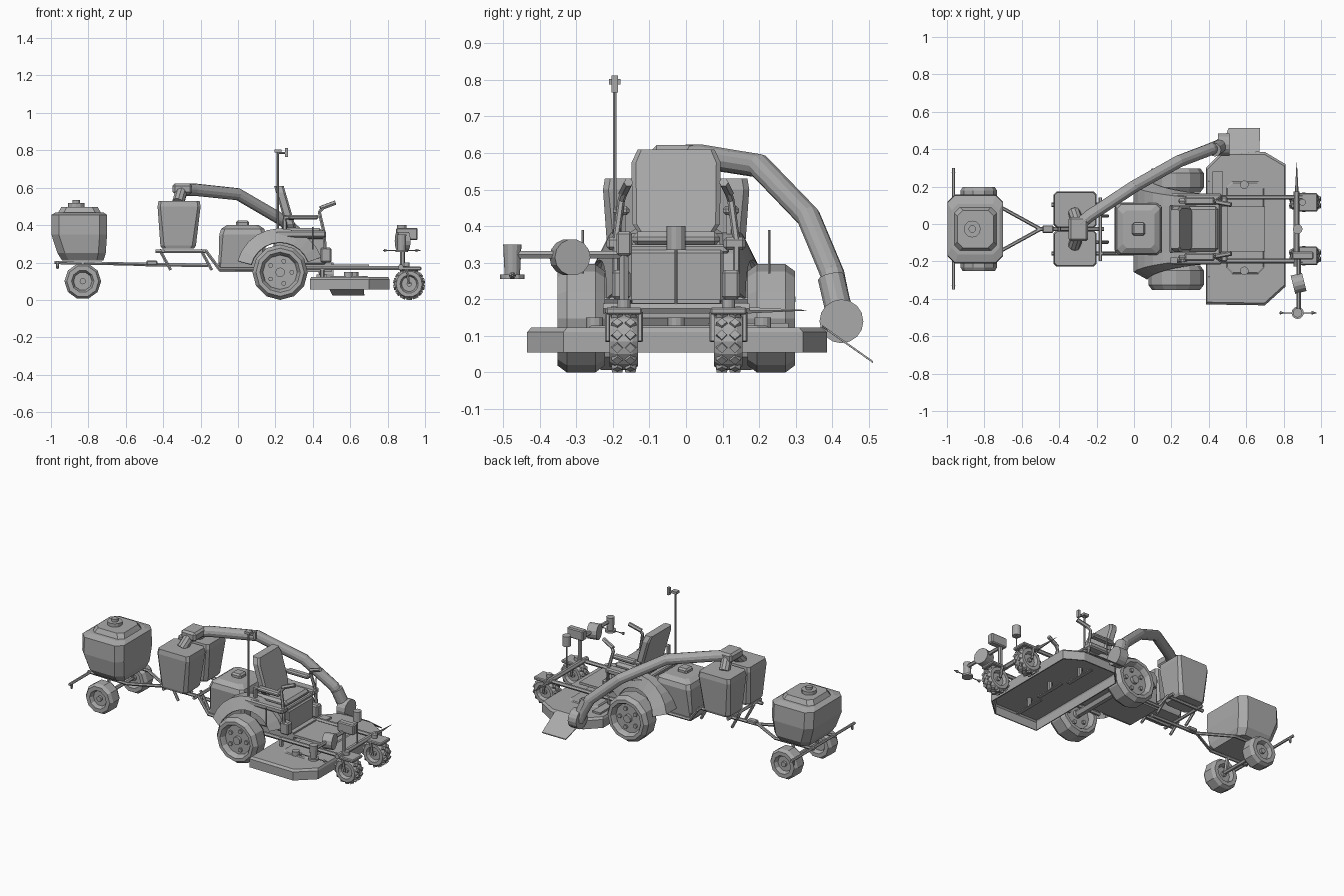
import bpy, bmesh, math
from mathutils import Vector

if "Cube" in bpy.data.objects:
    bpy.data.objects.remove(bpy.data.objects["Cube"])

C = -0.027  # centreline of the machine
grey = bpy.data.materials.new("plain grey")
grey.use_nodes = True
grey.diffuse_color = (0.4, 0.4, 0.4, 1)
grey.node_tree.nodes["Principled BSDF"].inputs["Base Color"].default_value = (0.4, 0.4, 0.4, 1)


def finish(name, bm):
    bmesh.ops.recalc_face_normals(bm, faces=bm.faces)
    me = bpy.data.meshes.new(name)
    bm.to_mesh(me)
    bm.free()
    me.materials.append(grey)
    ob = bpy.data.objects.new(name, me)
    bpy.context.collection.objects.link(ob)
    return ob


def skin(bm, rings, closed=True, caps=True):
    vs = [[bm.verts.new(p) for p in r] for r in rings]
    n = len(vs[0])
    for a, b in zip(vs, vs[1:]):
        for i in range(n if closed else n - 1):
            j = (i + 1) % n
            bm.faces.new((a[i], a[j], b[j], b[i]))
    if caps:
        bm.faces.new(vs[0])
        bm.faces.new(vs[-1])


def loft(name, sections):
    """Stack of chamfered rectangles: (z, x0, x1, y0, y1, chamfer)."""
    bm = bmesh.new()
    rings = []
    for z, x0, x1, y0, y1, c in sections:
        rings.append([(x0 + c, y0, z), (x1 - c, y0, z), (x1, y0 + c, z), (x1, y1 - c, z),
                      (x1 - c, y1, z), (x0 + c, y1, z), (x0, y1 - c, z), (x0, y0 + c, z)])
    skin(bm, rings)
    return finish(name, bm)


def box(name, x0, x1, y0, y1, z0, z1, bevel=0.0):
    bm = bmesh.new()
    bmesh.ops.create_cube(bm, size=1)
    for v in bm.verts:
        v.co = Vector(((x0 + x1) / 2 + v.co.x * (x1 - x0), (y0 + y1) / 2 + v.co.y * (y1 - y0),
                       (z0 + z1) / 2 + v.co.z * (z1 - z0)))
    if bevel:
        bmesh.ops.bevel(bm, geom=bm.edges[:], offset=bevel, segments=1, affect='EDGES')
    return finish(name, bm)


def cone(name, a, b, r1, r2=None, n=12):
    a, b = Vector(a), Vector(b)
    q = (b - a).to_track_quat('Z', 'Y')
    bm = bmesh.new()
    skin(bm, [[p + q @ Vector((r * math.cos(t * math.tau / n), r * math.sin(t * math.tau / n), 0))
               for t in range(n)] for p, r in ((a, r1), (b, r1 if r2 is None else r2))])
    return finish(name, bm)


def pipe(name, pts, r, res=1):
    cu = bpy.data.curves.new(name, 'CURVE')
    cu.dimensions = '3D'
    cu.bevel_depth, cu.bevel_resolution, cu.use_fill_caps = r, res, True
    sp = cu.splines.new('POLY')
    sp.use_smooth = False
    sp.points.add(len(pts) - 1)
    for p, co in zip(sp.points, pts):
        p.co = (*co, 1)
    cu.materials.append(grey)
    ob = bpy.data.objects.new(name, cu)
    bpy.context.collection.objects.link(ob)
    return ob


def wheel(name, x, y, z, R, w, n, rim=.56, bolts=0):
    prof = [(.02, -.25), (rim - .06, -.25), (rim, -.42), (rim + .05, -.5), (.87, -.5), (1, -.3)]
    prof += [(r, -o) for r, o in reversed(prof)]
    bm = bmesh.new()
    skin(bm, [[(x + r * R * math.cos(k * math.tau / n), y + o * w, z + r * R * math.sin(k * math.tau / n))
               for k in range(n)] for r, o in prof])
    finish(name, bm)
    cone(name + "_hub", (x, y - w * .4, z), (x, y + w * .4, z), R * .17)
    for k in range(bolts):
        a = k * math.tau / bolts
        px, pz = x + R * .42 * math.cos(a), z + R * .42 * math.sin(a)
        cone(name + "_bolt", (px, y - w * .34, pz), (px, y + w * .34, pz), R * .09, n=6)


# Trailer tank with raised lid and cap
loft("trailer_tank", [(.21, -.94, -.72, C - .14, C + .14, .035), (.25, -.965, -.707, C - .17, C + .17, .04),
                      (.35, -.998, -.70, C - .185, C + .185, .04), (.455, -.998, -.70, C - .18, C + .18, .04),
                      (.468, -.975, -.72, C - .135, C + .135, .035)])
loft("tank_lid", [(.46, -.965, -.73, C - .12, C + .12, .03), (.497, -.945, -.75, C - .1, C + .1, .03)])
cone("tank_cap", (-.865, C, .49), (-.865, C, .518), .045)
cone("tank_cap_knob", (-.865, C, .515), (-.865, C, .535), .02)

# Trailer chassis, boom and tongue
pipe("spray_boom", [(-.965, -.35, .2), (-.965, .3, .2)], .009)
pipe("trailer_axle", [(-.83, C - .2, .105), (-.83, C + .2, .105)], .012)
for s in (-1, 1):
    pipe("trailer_rail", [(-.98, C + s * .11, .2), (-.7, C + s * .11, .195), (-.5, C, .19)], .01)
    pipe("axle_strut", [(-.83, C + s * .11, .2), (-.83, C + s * .13, .105)], .012)
    cone("boom_nozzle", (-.965, C + s * .3, .2), (-.965, C + s * .3, .165), .01, .006, 6)
    wheel("trailer_wheel", -.83, C + s * .175, .1, .098, .1, 10)
pipe("tongue", [(-.52, C, .19), (-.16, C, .185)], .011)
box("hitch_block", -.49, -.43, C - .02, C + .02, .185, .21, .005)

# Twin collection hoppers on their stand
for s in (-1, 1):
    y0, y1 = sorted((C + s * .007, C + s * .2))
    loft("hopper", [(.275, -.405, -.235, y0 + .02, y1 - .02, .02), (.29, -.415, -.225, y0 + .015, y1 - .015, .02),
                    (.5, -.43, -.2, y0, y1, .015), (.53, -.425, -.205, y0 + .005, y1 - .005, .015)])
    pipe("hopper_rail", [(-.44, C + s * .13, .26), (-.17, C + s * .13, .26), (-.1, C + s * .13, .165),
                         (.1, C + s * .13, .165)], .011)
    for x in (-.42, -.2):
        pipe("hopper_leg", [(x, C + s * .07, .27), (x + .06, C + s * .07, .16)], .009)
    cone("hopper_inlet", (-.3, C + s * .03, .59), (-.32, C + s * .09, .52), .033, n=10)
for x in (-.4, -.18):
    pipe("stand_cross_bar", [(x, C - .17, .262), (x, C + .17, .262)], .01)
box("duct_head", -.35, -.245, C - .065, C + .065, .565, .622, .012)

# Grass duct from the deck to the hoppers
pipe("grass_duct", [(-.29, .0, .59), (-.235, .045, .59), (0, .2, .565), (.24, .335, .425),
                    (.41, .4, .27), (.47, .425, .15)], .033, 4)
cone("duct_collar", (.43, .397, .26), (.475, .427, .13), .037, n=12)
cone("blower_housing", (.45, .425, .14), (.51, .425, .14), .06, n=16)
bm = bmesh.new()
skin(bm, [[(.455, .37, z + .125), (.67, .385, z + .115), (.675, .512, z + .025), (.505, .512, z + .025)]
          for z in (0, .006)])
finish("discharge_chute", bm)

# Engine hood
loft("engine_hood", [(.16, -.105, .14, C - .12, C + .12, .01), (.35, -.1, .15, C - .14, C + .14, .02),
                     (.38, -.09, .14, C - .13, C + .13, .02), (.4, -.06, .11, C - .1, C + .1, .02)])
box("hood_cap", -.01, .06, C - .035, C + .035, .39, .425, .01)
box("chassis_body", -.1, .5, C - .12, C + .12, .15, .2)

# Seat, base and controls
box("seat_base", .19, .47, C - .13, C + .13, .19, .335, .008)
box("seat_pan", .2, .46, C - .145, C + .145, .325, .35, .006)
box("seat_cushion", .22, .45, C - .12, C + .12, .345, .385, .015)
bm = bmesh.new()
skin(bm, [[(.29 - .07 * t + d, C + y * w, .37 + .24 * t) for y, t in
           ((-.095, 0), (.095, 0), (.12, .15), (.122, .85), (.105, 1), (-.105, 1), (-.122, .85), (-.12, .15))]
          for d, w in ((-.027, .9), (-.018, 1), (.014, 1), (.024, .9))])
finish("seat_back", bm)
for s in (-1, 1):
    y = C + s * .15
    box("side_console", .2, .47, y - .03 + s * .01, y + .03 + s * .01, .335, .37, .008)
    box("armrest", .27, .43, y - .022, y + .022, .43, .455, .008)
    pipe("armrest_post", [(.25, y, .35), (.25, y, .44), (.3, y, .44)], .014)
    pipe("control_lever", [(.47, y + s * .015, .21), (.46, y + s * .015, .36), (.435, y, .47), (.46, y - s * .01, .5)], .01)
    pipe("lever_grip", [(.44, y - s * .005, .49), (.52, y - s * .02, .52)], .013)
    pipe("marker_rod", [(.4, C + s * .255, .27), (.4, C + s * .255, .39)], .004)
    box("lever_box", .44, .5, y - .025, y + .025, .2, .28, .008)

# Antenna mast
pipe("antenna_mast", [(.213, -.195, .33), (.213, -.195, .8)], .006)
box("antenna_cap", .195, .232, -.211, -.179, .787, .803)
pipe("antenna_bracket", [(.213, -.195, .785), (.262, -.195, .785)], .006)
box("antenna_sensor", .252, .268, -.204, -.186, .765, .812)

# Drive wheels and crescent fenders that flare out toward the rear
for s in (-1, 1):
    wheel("drive_wheel", .225, C + s * .26, .148, .148, .13, 12, .68, 5)
    bm = bmesh.new()
    rings = []
    for o, r, flare in ((.125, .235, 0), (.16, .235, .07), (.19, .16, .08)):
        arc = []
        for k in range(11):
            a = math.radians(20 + 14.5 * k)
            arc.append((.225 + r * math.cos(a), C + s * (o + flare * (k / 10) ** 2), .148 + r * math.sin(a)))
        rings.append(arc)
    skin(bm, rings, closed=False, caps=False)
    m = finish("fender", bm).modifiers.new("thickness", 'SOLIDIFY')
    m.thickness = .008
pipe("drive_axle", [(.225, C - .26, .148), (.225, C + .26, .148)], .025)

# Mower deck: hollow shell with pulleys and blades
outline = [(.385, -.43), (.7, -.435), (.81, -.335), (.81, .32), (.7, .385), (.47, .385), (.385, .3)]
bm = bmesh.new()
mid = Vector((.6, C))
inset = [mid + (Vector(p) - mid) * .97 for p in outline]
skin(bm, [[(x, y, .055) for x, y in outline], [(x, y, .11) for x, y in outline],
          [(x, y, .123) for x, y in inset]])
bmesh.ops.delete(bm, geom=[f for f in bm.faces if all(v.co.z < .06 for v in f.verts)], context='FACES_ONLY')
m = finish("mower_deck", bm).modifiers.new("thickness", 'SOLIDIFY')
m.thickness = .008
loft("deck_cover", [(.12, .49, .7, -.27, .23, .03), (.128, .5, .69, -.26, .22, .03)])
box("deck_step", .42, .475, .06, .28, .12, .135)
for x, y in ((.59, .21), (.62, C), (.59, -.25)):
    cone("pulley", (x, y, .12), (x, y, .15), .023)
    cone("spindle", (x, y, .06), (x, y, .12), .015, n=8)
    box("blade", x - .012, x + .012, y - .105, y + .105, .06, .067)
box("foot_plate", .37, .7, C - .12, C + .12, .175, .19)

# Front frame and caster wheels
for s in (-1, 1):
    y = C + s * .143
    pipe("frame_rail", [(.1, C + s * .17, .17), (.9, C + s * .17, .17)], .013)
    pipe("deck_link", [(.45, C + s * .17, .18), (.45, C + s * .17, .12)], .012)
    wheel("caster_wheel", .915, y, .085, .08, .078, 14)
    for k in range(14):
        a = (k + .5) * math.tau / 14
        for o in (-.018, .018):
            p = Vector((.915, y + o, .085))
            d = Vector((math.cos(a), 0, math.sin(a)))
            cone("tread_block", p + d * .07, p + d * .085, .017, .014, 4)
    for o in (-.044, .044):
        pipe("caster_fork", [(.915, y + o, .085), (.9, y + o, .165)], .008)
    box("fork_crown", .86, .98, y - .05, y + .05, .158, .178, .005)
    cone("caster_pivot", (.9, y, .15), (.9, y, .2), .018)
pipe("front_cross_bar", [(.87, C - .2, .175), (.87, C + .2, .175)], .016)

# Sensor mast, side arm and trimming head
cone("sensor_post", (.875, C, .17), (.875, C, .34), .004, n=8)
cone("sensor_puck", (.875, C, .335), (.875, C, .4), .026)
pipe("arm_post", [(.88, -.17, .17), (.88, -.17, .33)], .014)
box("arm_motor", .845, .96, -.19, -.148, .32, .385, .006)
pipe("side_arm", [(.88, -.16, .322), (.88, -.47, .322)], .012)
cone("arm_drum", (.85, -.325, .315), (.91, -.31, .315), .05, n=14)
cone("head_body", (.875, -.475, .265), (.875, -.475, .35), .021, .025)
cone("head_flange", (.875, -.475, .255), (.875, -.475, .268), .033)
pipe("cutting_line", [(.775, -.475, .265), (.975, -.475, .265)], .003)
for x in (.79, .96):
    cone("line_tip", (x - .01, -.475, .265), (x + .01, -.475, .265), .01, .003, 6)
cone("pointed_feeler", (.87, .13, .17), (.87, .33, .17), .012, .001, 6)
